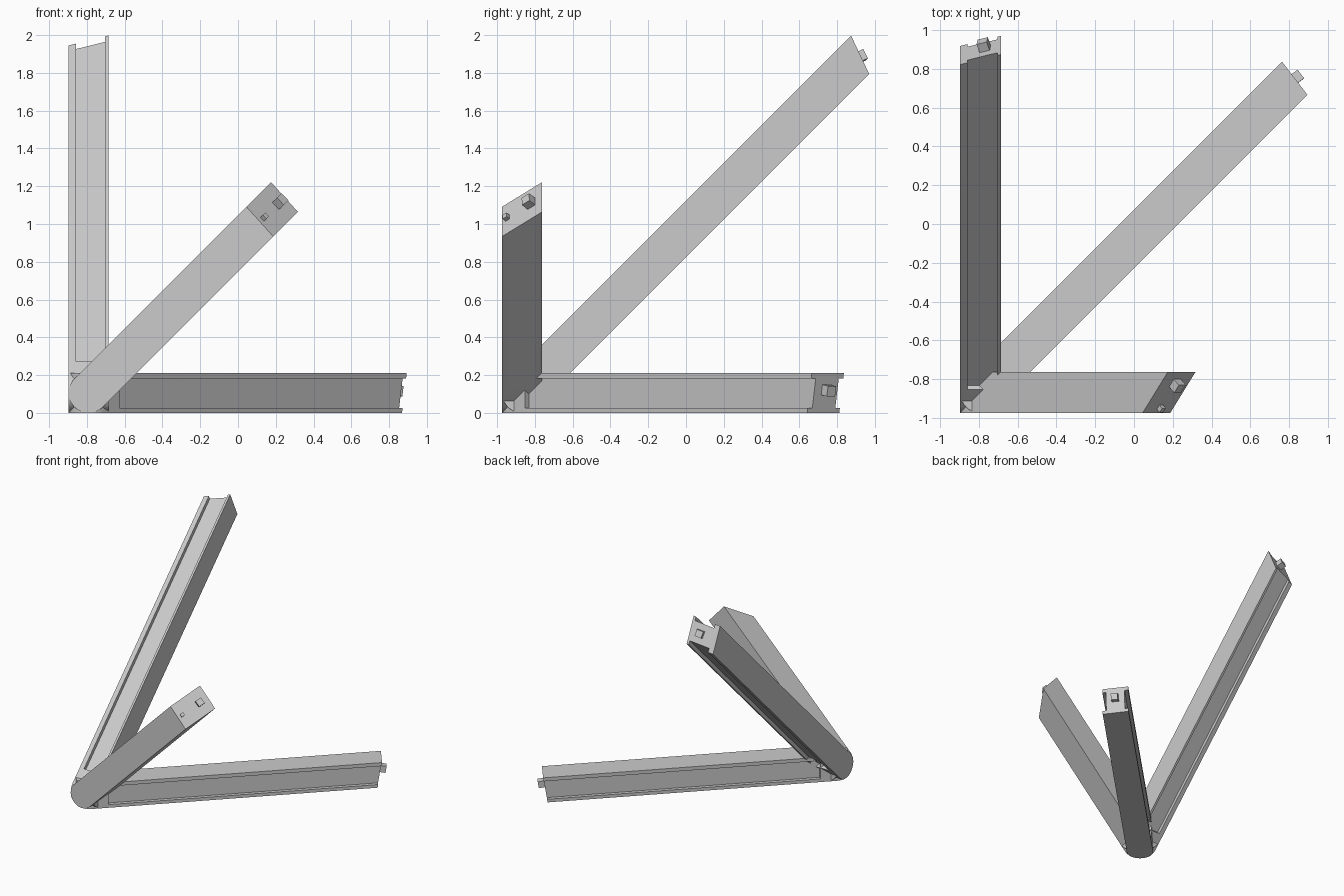
import bpy, bmesh, math
from mathutils import Vector, Matrix

cube = bpy.data.objects.get("Cube")
if cube:
    bpy.data.objects.remove(cube, do_unlink=True)

GREY = (0.6, 0.6, 0.6, 1)
grey = bpy.data.materials.new("plain grey")
grey.use_nodes = True
grey.diffuse_color = GREY
grey.node_tree.nodes["Principled BSDF"].inputs["Base Color"].default_value = GREY

W = 0.212               # beam width and thickness
R = W / 2               # radius of the rounded joint end
CORNER = Vector((-0.897, -0.974, 0))
GROOVE_START, GROOVE_DEPTH = 0.127, 0.03


def new_object(name, bm):
    bmesh.ops.recalc_face_normals(bm, faces=bm.faces)
    mesh = bpy.data.meshes.new(name)
    bm.to_mesh(mesh)
    bm.free()
    mesh.materials.append(grey)
    ob = bpy.data.objects.new(name, mesh)
    bpy.context.collection.objects.link(ob)
    return ob


def box(name, lo, hi, place):
    bm = bmesh.new()
    bmesh.ops.create_cube(bm, size=1)
    for v in bm.verts:
        v.co = place @ Vector([l + (c + 0.5) * (h - l) for l, h, c in zip(lo, hi, v.co)])
    return new_object(name, bm)


def select(ob):
    bpy.ops.object.select_all(action='DESELECT')
    ob.select_set(True)
    bpy.context.view_layer.objects.active = ob


def beam(name, along, up, inward, end, flanges, pegs):
    """Round-ended beam with a groove on both edges, an oblique end and square pegs."""
    along, up, inward = (Vector(a).normalized() for a in (along, up, inward))
    frame = Matrix((along, up, inward)).transposed().to_4x4()
    frame.translation = CORNER + Vector((R, R, R)) - inward * R
    length, skew_q, skew_n = end

    def reach(n, q):
        return length + skew_q * q + skew_n * n

    # rounded body, cut obliquely at the far end
    bm = bmesh.new()
    rings = []
    for q in (0, W):
        pts = [(reach(-R, q), -R), (reach(R, q), R)]
        arc = [math.pi / 2 + math.pi * i / 32 for i in range(33)]
        pts += [(R * math.cos(a), R * math.sin(a)) for a in arc]
        rings.append([bm.verts.new(frame @ Vector((s, n, q))) for s, n in pts])
    for ring in rings:
        bm.faces.new(ring)
    count = len(rings[0])
    for i in range(count):
        j = (i + 1) % count
        bm.faces.new((rings[0][i], rings[0][j], rings[1][j], rings[1][i]))
    body = new_object(name, bm)

    # groove along each edge
    for side in (-1, 1):
        n0, n1 = sorted((side * (R - GROOVE_DEPTH), side * W))
        cutter = box("groove_cutter", (GROOVE_START, n0, flanges[0]),
                     (length + 1, n1, W - flanges[1]), frame)
        cutter.hide_render = True
        select(body)
        mod = body.modifiers.new("groove", 'BOOLEAN')
        mod.operation, mod.solver, mod.object = 'DIFFERENCE', 'EXACT', cutter
        bpy.ops.object.modifier_apply(modifier=mod.name)
        bpy.data.objects.remove(cutter, do_unlink=True)
    select(body)
    bpy.ops.object.shade_smooth_by_angle(angle=math.radians(30))

    # pegs standing square to the oblique end
    normal = Vector((1, -skew_n, -skew_q)).normalized()
    third = normal.cross(Vector((0, 1, 0))).normalized()
    second = third.cross(normal)
    for i, (q, size) in enumerate(pegs):
        place = Matrix((normal, second, third)).transposed().to_4x4()
        place.translation = (reach(0, q), 0, q)
        h = size / 2
        box(f"{name}_peg_{i + 1}", (-0.01, -h, -h), (size * 0.9, h, h), frame @ place)


beam("front_beam", (1, 0, 1), (-1, 0, 1), (0, 1, 0),
     (1.282, 0.87, 0.05), (0.029, 0.029), [(0.155, 0.052), (0.03, 0.028)])
beam("right_beam", (0, 1, 1), (0, -1, 1), (1, 0, 0),
     (2.457, 0.35, 0.36), (0.04, 0.018), [(0.13, 0.055)])
beam("bottom_beam", (1, 1, 0), (-1, 1, 0), (0, 0, 1),
     (2.255, 0.165, 0.133), (0.027, 0.03), [(0.122, 0.055)])
